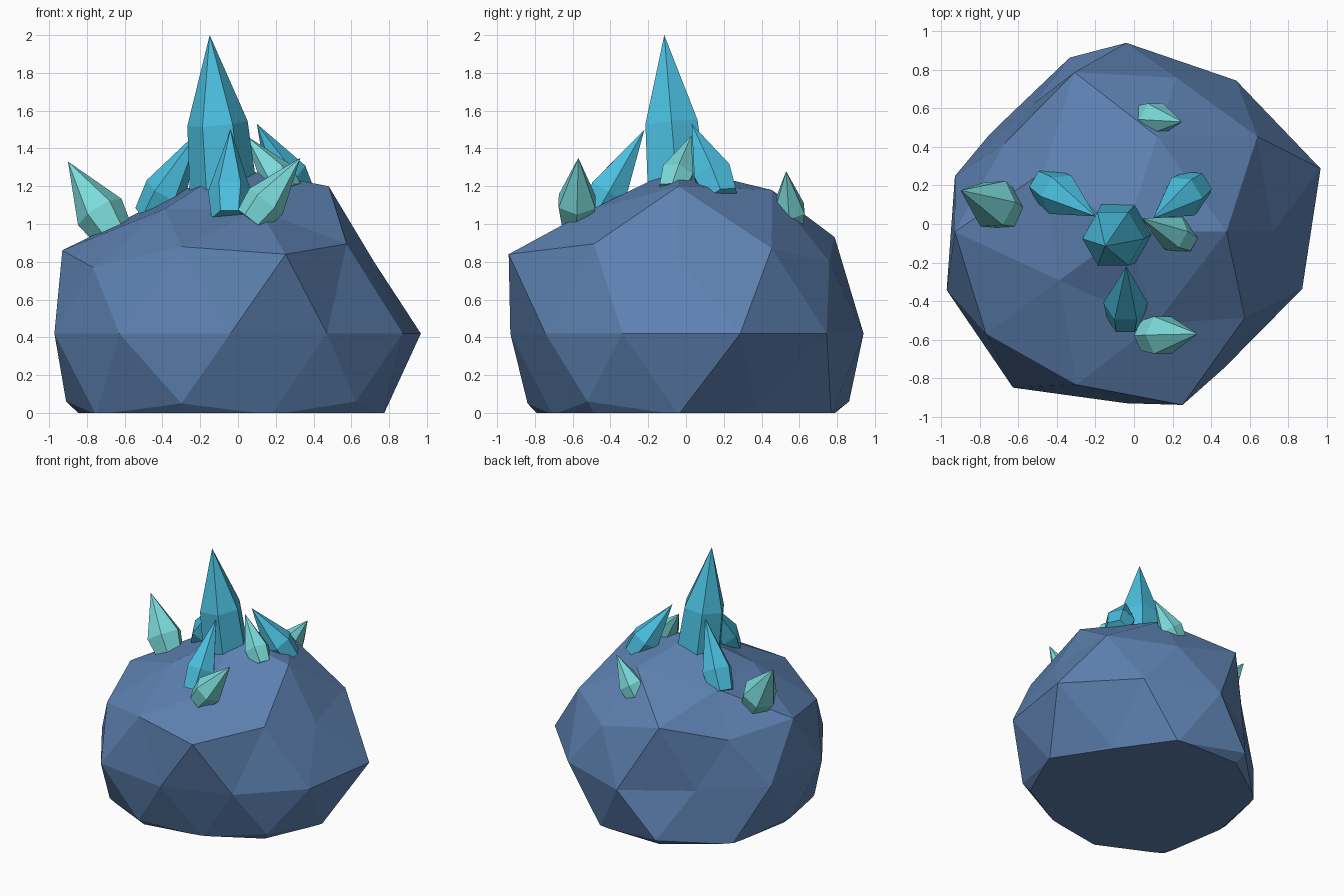
import bpy
import bmesh
from math import atan2, cos, sin, radians, degrees
from mathutils import Vector

if "Cube" in bpy.data.objects:
    bpy.data.objects.remove(bpy.data.objects["Cube"], do_unlink=True)


def make_material(name, colour):
    mat = bpy.data.materials.new(name)
    mat.use_nodes = True
    mat.diffuse_color = (*colour, 1)
    mat.node_tree.nodes["Principled BSDF"].inputs["Base Color"].default_value = (*colour, 1)
    return mat


STONE = make_material("slate blue stone", (0.11, 0.22, 0.44))
BLUE = make_material("bright blue crystal", (0.07, 0.52, 0.74))
TEAL = make_material("pale teal crystal", (0.20, 0.70, 0.70))


def finish(name, bm, mat):
    bmesh.ops.recalc_face_normals(bm, faces=bm.faces[:])
    mesh = bpy.data.meshes.new(name)
    bm.to_mesh(mesh)
    bm.free()
    mesh.materials.append(mat)
    obj = bpy.data.objects.new(name, mesh)
    bpy.context.collection.objects.link(obj)
    return obj


# Boulder rings, keyed by unit sphere height: first angle, radii, heights
RINGS = {
    0.85: (0, (.52, .52, .53, .43, .50), (1.2, 1.18, 1.09, 1.08, 1.07)),
    0.53: (36, (.84, .87, .89, .835, .76), (.87, .93, .86, .88, .895)),
    0.45: (0, (.76, .84, .78, .90, .945), (.8, .8, .79, .77, .84)),
    0.0: (18, (1.06, .97, .98, .82, .935, .98, 1.0, .89, .87, .96), (.42,) * 10),
    -0.45: (36, (.70, .95, .87, .84, .82), (.02, .06, .06, .05, .06)),
    -0.53: (0, (.81, .85, .87, .88, .70), (-.01,) * 5),
    -0.85: (36, (.53,) * 5, (-.26,) * 5),
}
CENTRE = Vector((-0.04, -0.04, 0))


def build_boulder():
    bm = bmesh.new()
    bmesh.ops.create_icosphere(bm, subdivisions=2, radius=1)
    for v in bm.verts:
        if abs(v.co.z) > 0.95:
            v.co = CENTRE + Vector((0, 0, 1.3 if v.co.z > 0 else -0.4))
            continue
        key = min(RINGS, key=lambda h: abs(h - v.co.z))
        start, radii, heights = RINGS[key]
        step = 360 / len(radii)
        i = round((degrees(atan2(v.co.y, v.co.x)) - start) / step) % len(radii)
        a = radians(start + i * step)
        v.co = CENTRE + Vector((radii[i] * cos(a), radii[i] * sin(a), heights[i]))
    # Flat underside
    cut = bmesh.ops.bisect_plane(bm, geom=bm.verts[:] + bm.edges[:] + bm.faces[:],
                                 plane_co=(0, 0, 0), plane_no=(0, 0, 1), clear_inner=True)
    rim = [e for e in cut["geom_cut"] if isinstance(e, bmesh.types.BMEdge)]
    bmesh.ops.contextual_create(bm, geom=rim)
    return finish("boulder", bm, STONE)


def build_crystal(name, mat, base, tip, foot, girth, shoulder, sides=6):
    """Faceted shard: foot ring, shoulder ring, pointed tip."""
    base, tip = Vector(base), Vector(tip)
    axis = tip - base
    turn = Vector((0, 0, 1)).rotation_difference(axis)
    bm = bmesh.new()
    rings = []
    for t, r in ((0, foot), (shoulder, girth)):
        ring = []
        for k in range(sides):
            a = radians(360 * k / sides)
            ring.append(bm.verts.new(base + axis * t + turn @ Vector((r * cos(a), r * sin(a), 0))))
        rings.append(ring)
    point = bm.verts.new(tip)
    low, high = rings
    bm.faces.new(low)
    for k in range(sides):
        n = (k + 1) % sides
        bm.faces.new((low[k], low[n], high[n], high[k]))
        bm.faces.new((high[k], high[n], point))
    return finish(name, bm, mat)


build_boulder()

# Tall centre spire and the blue shards leaning in to it
build_crystal("centre_spire", BLUE, (-.075, -.045, 1.15), (-.15, -.115, 2.0), .18, .16, .45)
for name, base, tip in (
    ("front_blue_shard", (-.045, -.49, 1.03), (-.04, -.22, 1.5)),
    ("left_blue_shard", (.32, .19, 1.14), (.1, .03, 1.53)),
    ("right_blue_shard", (-.46, .2, 1.04), (-.2, .04, 1.5)),
):
    build_crystal(name, BLUE, base, tip, .095, .115, .3)

# Stubby teal shards
for name, base, tip, girth in (
    ("right_teal_shard", (-.66, .075, .95), (-.9, .175, 1.33), .135),
    ("front_teal_shard", (.07, -.58, 1.02), (.33, -.57, 1.35), .112),
    ("back_teal_shard", (.05, .55, .99), (.25, .53, 1.28), .095),
    ("inner_teal_shard", (.27, -.08, 1.17), (.04, .03, 1.47), .095),
):
    build_crystal(name, TEAL, base, tip, girth * .8, girth, .3)
